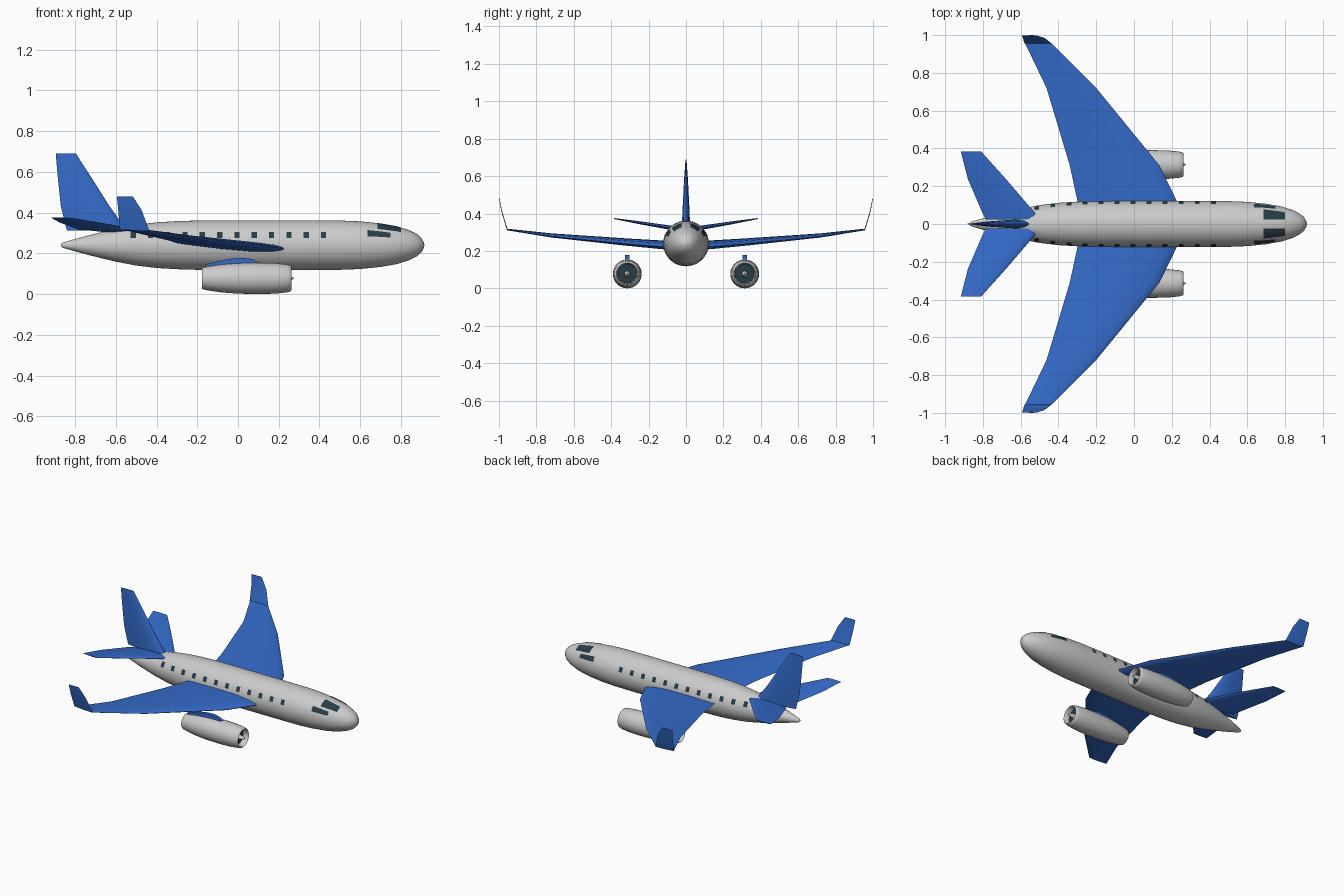
import bpy, bmesh, math
from mathutils import Vector

if "Cube" in bpy.data.objects:
    bpy.data.objects.remove(bpy.data.objects["Cube"])

ZC = 0.24  # fuselage axis height


def material(name, rgb):
    m = bpy.data.materials.new(name)
    m.diffuse_color = (*rgb, 1)
    m.use_nodes = True
    m.node_tree.nodes["Principled BSDF"].inputs["Base Color"].default_value = m.diffuse_color
    return m


BLUE = material("blue_paint", (0.035, 0.15, 0.6))
DARK = material("dark_glass", (0.02, 0.045, 0.06))


def make(name, verts, faces, mat=None, mirror=False, fix=True, angle=35):
    me = bpy.data.meshes.new(name)
    me.from_pydata([tuple(v) for v in verts], [], faces)
    if fix:
        bm = bmesh.new()
        bm.from_mesh(me)
        bmesh.ops.remove_doubles(bm, verts=bm.verts, dist=1e-6)
        bmesh.ops.recalc_face_normals(bm, faces=bm.faces)
        bm.to_mesh(me)
        bm.free()
    ob = bpy.data.objects.new(name, me)
    bpy.context.collection.objects.link(ob)
    if mat:
        me.materials.append(mat)
    if mirror:
        ob.modifiers.new("mirror", "MIRROR").use_axis = (False, True, False)
    bpy.ops.object.select_all(action="DESELECT")
    bpy.context.view_layer.objects.active = ob
    ob.select_set(True)
    bpy.ops.object.shade_smooth_by_angle(angle=math.radians(angle))
    return ob


def bridge(rings, cap=True):
    n = len(rings[0])
    verts = [p for r in rings for p in r]
    faces = [(i * n + j, i * n + (j + 1) % n, (i + 1) * n + (j + 1) % n, (i + 1) * n + j)
             for i in range(len(rings) - 1) for j in range(n)]
    if cap:
        faces += [tuple(range(n)), tuple(range((len(rings) - 1) * n, len(rings) * n))]
    return verts, faces


def lathe(name, profile, y, z, n=32, **kw):
    """Turn (x, radius) points about an axis along x."""
    rings = [[(x, y + r * math.cos(2 * math.pi * k / n), z + r * math.sin(2 * math.pi * k / n))
              for k in range(n)] for x, r in profile]
    return make(name, *bridge(rings), **kw)


# (chord fraction, half thickness) of the wing section
FOIL = [(0.015, 0.3), (0.1, 0.75), (0.3, 1.0), (0.6, 0.75), (0.85, 0.3)]


def loft(name, stations, axis, **kw):
    """Skin sections given as (leading point, trailing point, thickness)."""
    axis, rings = Vector(axis), []
    for le, te, t in stations:
        le, te = Vector(le), Vector(te)
        up = [le.lerp(te, f) + axis * h * t / 2 for f, h in FOIL]
        lo = [le.lerp(te, f) - axis * h * t / 2 for f, h in reversed(FOIL)]
        rings.append([le] + up + [te] + lo)
    return make(name, *bridge(rings), mat=BLUE, **kw)


# Fuselage
BODY = [(-0.87, 0.005), (-0.86, 0.013), (-0.78, 0.036), (-0.7, 0.057), (-0.6, 0.081), (-0.5, 0.1),
        (-0.4, 0.112), (-0.3, 0.118), (-0.2, 0.121), (0.0, 0.122), (0.3, 0.122), (0.5, 0.121),
        (0.6, 0.117), (0.7, 0.107), (0.78, 0.093), (0.84, 0.074), (0.88, 0.054), (0.903, 0.032),
        (0.913, 0.013), (0.915, 0.002)]
lathe("fuselage", BODY, 0, ZC, n=48, angle=60)


def radius(x):
    for (x0, r0), (x1, r1) in zip(BODY, BODY[1:]):
        if x0 <= x <= x1:
            return r0 + (r1 - r0) * (x - x0) / (x1 - x0)


def skin_patch(x0, x1, a0, a1, slant=0.0, nx=5, na=5):
    """Grid lying just outside the fuselage; angles in degrees from the top."""
    verts, faces = [], []
    for i in range(nx + 1):
        for j in range(na + 1):
            x = x0 + (x1 - x0) * i / nx
            a = math.radians(a0 + (a1 - a0) * j / na + slant * i / nx * (1 - j / na))
            r = radius(x) + 0.0022
            verts.append((x, r * math.sin(a), ZC + r * math.cos(a)))
    for i in range(nx):
        for j in range(na):
            k = i * (na + 1) + j
            faces.append((k, k + 1, k + na + 2, k + na + 1)[::-1])
    return verts, faces


def join(parts):
    V, F = [], []
    for v, f in parts:
        F += [tuple(i + len(V) for i in q) for q in f]
        V += v
    return V, F


# Cabin windows, a row of twelve at constant height
row = []
for k in range(12):
    x = -0.515 + 0.085 * k
    r = radius(x)
    a0, a1 = (math.degrees(math.acos(h / r)) for h in (0.064, 0.034))
    row.append(skin_patch(x - 0.013, x + 0.013, a0, a1, nx=1, na=2))
make("cabin_windows", *join(row), mat=DARK, mirror=True, fix=False)

# Cockpit windows
make("cockpit_windows", *join([skin_patch(0.685, 0.8, 12, 44, slant=4),
                               skin_patch(0.635, 0.75, 50, 68, slant=3)]),
     mat=DARK, mirror=True, fix=False)

# Wings
loft("wings", [((0.255, 0.05, 0.22), (-0.285, 0.05, 0.245), 0.045),
               ((0.225, 0.125, 0.223), (-0.3, 0.125, 0.25), 0.044),
               ((0.135, 0.31, 0.238), (-0.34, 0.31, 0.263), 0.036),
               ((-0.2, 0.72, 0.278), (-0.463, 0.72, 0.292), 0.02),
               ((-0.437, 0.957, 0.313), (-0.577, 0.957, 0.318), 0.008)], (0, 0, 1), mirror=True)

# Winglets
loft("winglets", [((-0.437, 0.956, 0.313), (-0.58, 0.956, 0.316), 0.005),
                  ((-0.473, 0.985, 0.412), (-0.588, 0.985, 0.41), 0.004),
                  ((-0.517, 0.998, 0.48), (-0.595, 0.998, 0.48), 0.003)], (0, 1, 0), mirror=True)

# Tailplane
loft("tailplane", [((-0.5, 0.025, 0.312), (-0.785, 0.025, 0.318), 0.026),
                   ((-0.53, 0.065, 0.32), (-0.805, 0.065, 0.325), 0.024),
                   ((-0.68, 0.24, 0.348), (-0.88, 0.24, 0.353), 0.016),
                   ((-0.81, 0.385, 0.372), (-0.917, 0.385, 0.375), 0.005)], (0, 0, 1), mirror=True)

# Tail fin
loft("tail_fin", [((-0.545, 0, 0.312), (-0.84, 0, 0.312), 0.046),
                  ((-0.63, 0, 0.43), (-0.87, 0, 0.43), 0.036),
                  ((-0.72, 0, 0.572), (-0.885, 0, 0.572), 0.022),
                  ((-0.796, 0, 0.69), (-0.895, 0, 0.69), 0.005)], (0, 1, 0))

# Engine nacelles, open at both ends, with fan and hub
EY, EZ = 0.314, 0.077
lathe("engine_nacelles", [(-0.13, 0.001), (-0.13, 0.046), (-0.172, 0.047), (-0.178, 0.052),
                          (-0.15, 0.059), (-0.08, 0.069), (0.0, 0.075), (0.1, 0.077), (0.18, 0.075),
                          (0.24, 0.069), (0.258, 0.064), (0.262, 0.059), (0.255, 0.054),
                          (0.22, 0.051), (0.22, 0.001)], EY, EZ, mirror=True, angle=50)
lathe("engine_fans", [(0.219, 0.0508), (0.224, 0.0505), (0.225, 0.01)], EY, EZ, mat=DARK, mirror=True)
lathe("engine_hubs", [(0.22, 0.017), (0.24, 0.015), (0.262, 0.009), (0.276, 0.001)], EY, EZ,
      n=16, mirror=True, angle=50)

# Pylons: short blue fairings on the nacelles
arch = [(0.11, 0.145), (0.095, 0.158), (0.07, 0.171), (0.03, 0.178), (-0.02, 0.176),
        (-0.08, 0.165), (-0.16, 0.145), (-0.16, 0.125), (0.11, 0.135)]
make("engine_pylons", *bridge([[(x, EY + s, z) for x, z in arch] for s in (-0.011, 0.011)]),
     mat=BLUE, mirror=True)
